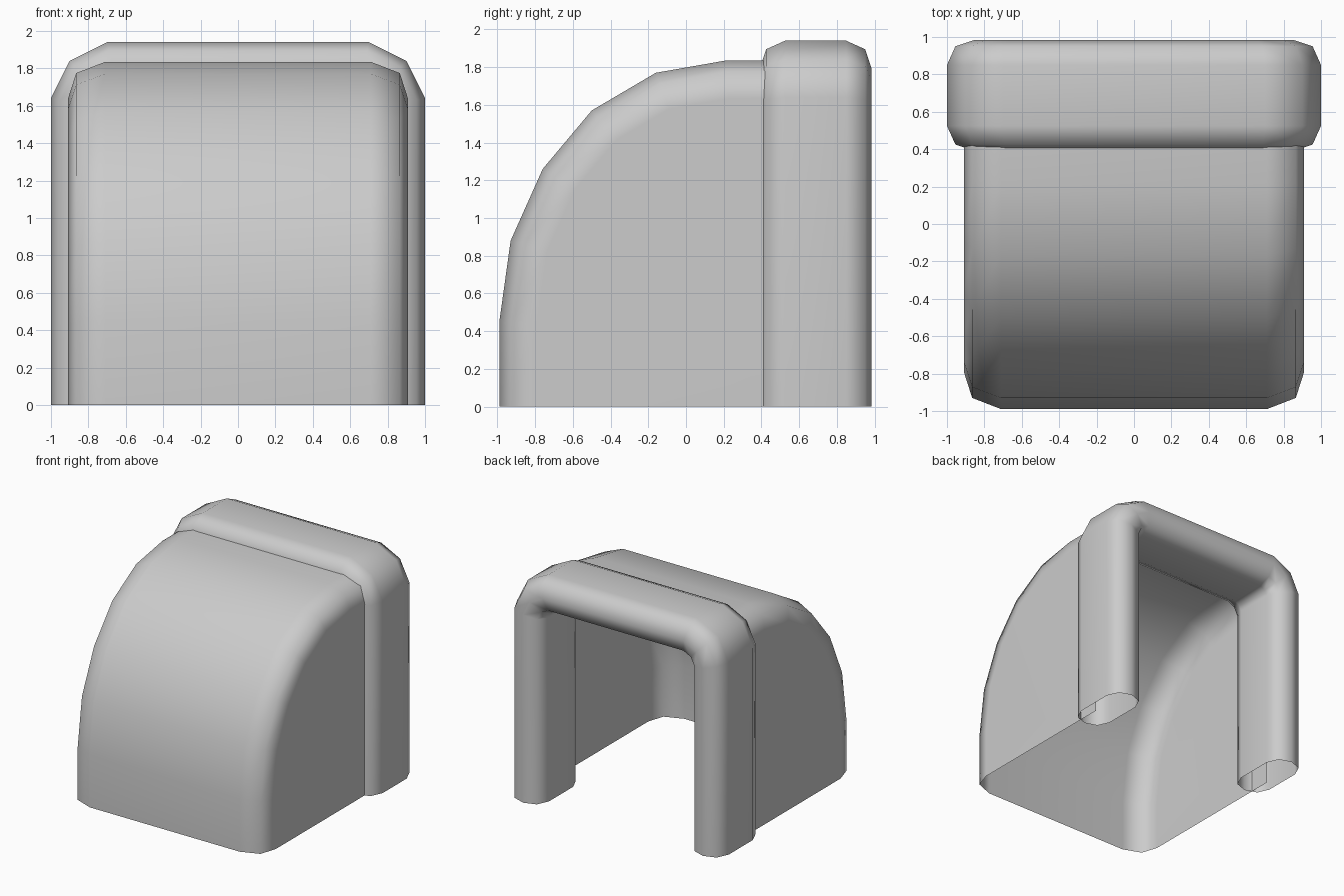
import bpy, bmesh, math
from mathutils import Vector

if "Cube" in bpy.data.objects:
    bpy.data.objects.remove(bpy.data.objects["Cube"])


def mitred(path):
    """Left-hand mitre normal at every point of a 2D path."""
    pts = [Vector(p) for p in path]
    dirs = [(b - a).normalized() for a, b in zip(pts, pts[1:])]
    out = []
    for i, p in enumerate(pts):
        d0, d1 = dirs[max(i - 1, 0)], dirs[min(i, len(dirs) - 1)]
        n0, n1 = Vector((-d0.y, d0.x)), Vector((-d1.y, d1.x))
        m = (n0 + n1).normalized()
        out.append((p, m / m.dot(n0)))
    return out


def bridge(bm, rings, closed):
    for a, b in zip(rings, rings[1:]):
        for i in range(len(a) if closed else len(a) - 1):
            j = (i + 1) % len(a)
            bm.faces.new((a[i], a[j], b[j], b[i]))


def finish(bm, name):
    bmesh.ops.recalc_face_normals(bm, faces=bm.faces)
    me = bpy.data.meshes.new(name)
    bm.to_mesh(me)
    bm.free()
    ob = bpy.data.objects.new(name, me)
    bpy.context.collection.objects.link(ob)
    bpy.ops.object.select_all(action='DESELECT')
    ob.select_set(True)
    bpy.context.view_layer.objects.active = ob
    bpy.ops.object.shade_smooth_by_angle(angle=math.radians(60))
    wn = ob.modifiers.new("weighted_normals", 'WEIGHTED_NORMAL')
    wn.keep_sharp = True
    return ob


# Hood: thin open shell, side profile (y, z) with rounded side edges (x, inset)
profile = [(-.99, 0), (-.99, .45), (-.93, .88), (-.76, 1.26), (-.5, 1.57),
           (-.16, 1.77), (.21, 1.835), (.6, 1.835)]
half = [(.71, 0), (.865, .06), (.91, .2)]
section = [(-x, d) for x, d in reversed(half)] + half
bm = bmesh.new()
line = mitred(profile)
rings = []
for x, d in section:
    rings.append([bm.verts.new((x, p.x - n.x * d, p.y - n.y * d)) for p, n in line])
bridge(bm, rings, False)
for ring, x in ((rings[0], -.91), (rings[-1], .91)):
    bm.faces.new(ring + [bm.verts.new((x, .6, 0))])
finish(bm, "hood_shell")

# Rim: pill-shaped section (y, depth inward) swept along the arch outline (x, z)
arch = [(1, 0), (1, 1.64), (.9, 1.84), (.7, 1.94)]
arch += [(-x, z) for x, z in reversed(arch)]
end = [(.85, 0), (.95, .045), (.985, .15), (.95, .255), (.85, .3)]
pill = end + [(1.375 - y, d) for y, d in reversed(end)]
bm = bmesh.new()
rings = [[bm.verts.new((p.x + n.x * d, y, p.y + n.y * d)) for y, d in pill]
         for p, n in mitred(arch)]
bridge(bm, rings, True)
finish(bm, "back_rim")
